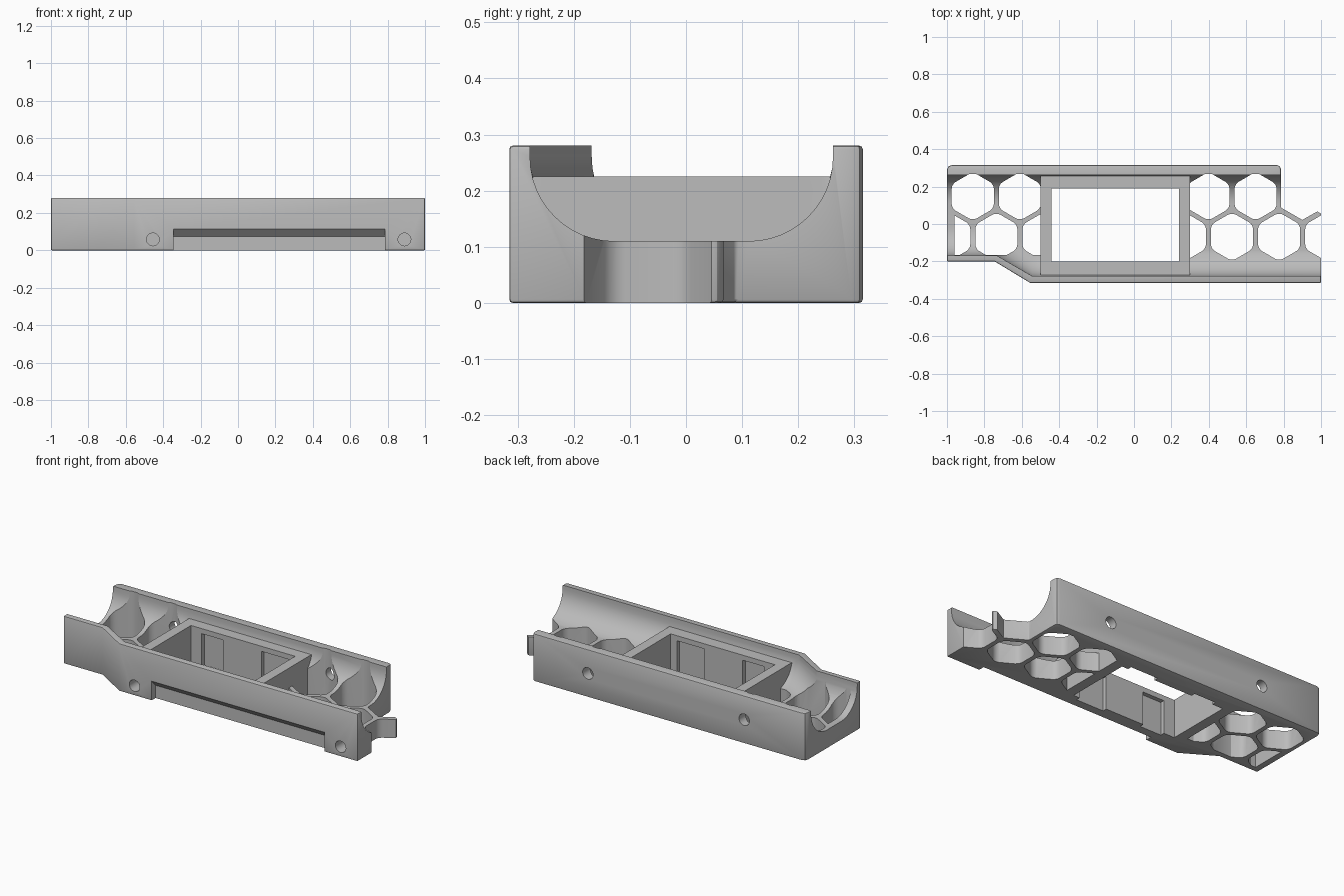
import bpy, bmesh, math
from mathutils import Vector

if "Cube" in bpy.data.objects:
    bpy.data.objects.remove(bpy.data.objects["Cube"])

grey = bpy.data.materials.new("plain grey")
grey.use_nodes = True
grey.diffuse_color = (0.5, 0.5, 0.5, 1)
grey.node_tree.nodes["Principled BSDF"].inputs["Base Color"].default_value = (0.5, 0.5, 0.5, 1)


def loft(name, rings):
    """Closed solid through rings that have equal point counts."""
    bm = bmesh.new()
    loops = [[bm.verts.new(p) for p in ring] for ring in rings]
    n = len(loops[0])
    for a, b in zip(loops, loops[1:]):
        for i in range(n):
            j = (i + 1) % n
            bm.faces.new((a[i], a[j], b[j], b[i]))
    bm.faces.new(loops[0])
    bm.faces.new(loops[-1])
    bmesh.ops.recalc_face_normals(bm, faces=bm.faces)
    mesh = bpy.data.meshes.new(name)
    bm.to_mesh(mesh)
    bm.free()
    mesh.materials.append(grey)
    obj = bpy.data.objects.new(name, mesh)
    bpy.context.collection.objects.link(obj)
    return obj


def prism(name, pts, low, high):
    return loft(name, [[(x, y, z) for x, y in pts] for z in (low, high)])


def block(name, x0, x1, y0, y1, z0, z1):
    return prism(name, [(x0, y0), (x1, y0), (x1, y1), (x0, y1)], z0, z1)


def apply_modifiers(obj):
    graph = bpy.context.evaluated_depsgraph_get()
    obj.data = bpy.data.meshes.new_from_object(obj.evaluated_get(graph))
    obj.modifiers.clear()


def cut(cutter):
    mod = tray.modifiers.new("cut", "BOOLEAN")
    mod.operation, mod.solver, mod.object = "DIFFERENCE", "EXACT", cutter
    apply_modifiers(tray)
    bpy.data.objects.remove(cutter)


# Tray body: outline with a stepped-in front corner and a rib tip at the right
outline = [(-1, -0.2), (-0.745, -0.2), (-0.555, -0.315), (1, -0.315),
           (1, 0.056), (0.98, 0.067), (0.9, 0.022), (0.785, 0.088),
           (0.785, 0.295), (0.779, 0.309), (0.765, 0.315),
           (-0.975, 0.315), (-0.993, 0.307), (-1, 0.29)]
tray = prism("tray_body", outline, 0, 0.28)
bevel = tray.modifiers.new("soft_edges", "BEVEL")
bevel.width, bevel.segments, bevel.limit_method = 0.006, 2, "ANGLE"
bevel.angle_limit = math.radians(60)
apply_modifiers(tray)


# Rounded channel along the tray, raised in the middle to leave a box frame
def channel_ring(x, shift, floor):
    r = 0.15
    ring = [(x, -0.278 + shift, 0.4)]
    for side, centre in ((-1, -0.128 + shift), (1, 0.112)):
        for i in range(13):
            a = math.pi / 2 * (i if side < 0 else 12 - i) / 12
            z = 0.26 - r * math.sin(a)
            ring.append((x, centre + side * r * math.cos(a), max(z, floor)))
    ring.append((x, 0.262, 0.4))
    return ring


stations = [(-1.1, 0.11, 0), (-0.735, 0.11, 0), (-0.545, 0, 0), (-0.5, 0, 0),
            (-0.499, 0, 0.225), (0.299, 0, 0.225), (0.3, 0, 0), (1.1, 0, 0)]
cut(loft("channel", [channel_ring(*s) for s in stations]))


# Honeycomb openings with rounded corners
def hex_points(cx, cy, radius=0.13):
    corners = [Vector((math.sin(k * math.pi / 3), math.cos(k * math.pi / 3))) * radius
               for k in range(6)]
    pts = []
    for k, c in enumerate(corners):
        before, after = corners[k - 1], corners[(k + 1) % 6]
        pts += [c.lerp(before, 0.18), c.lerp(before, 0.07) * 0.975,
                c.lerp(after, 0.07) * 0.975, c.lerp(after, 0.18)]
    return [(cx + p.x, cy + p.y) for p in pts]


def clip(pts, axis, limit, keep):
    """Keep the part of a polygon on one side of an axis line."""
    out = []
    for a, b in zip(pts, pts[1:] + pts[:1]):
        da, db = (a[axis] - limit) * keep, (b[axis] - limit) * keep
        if da >= 0:
            out.append(a)
        if da * db < 0:
            t = da / (da - db)
            out.append(tuple(u + (v - u) * t for u, v in zip(a, b)))
    return out


step = 0.252
for row_y, first in ((0.148, -0.862), (-0.068, -0.988)):
    for k in range(9):
        cx = first + k * step
        if -0.45 < cx < 0.25 or cx > (0.7 if row_y > 0 else 1.1):
            continue
        pts = clip(hex_points(cx, row_y), 1, 0.268, -1)
        pts = clip(pts, 0, -0.96 if row_y < 0 else -0.985, 1)
        if cx < 0:
            pts = clip(clip(pts, 0, -0.5, -1), 1, -0.165, 1)
        else:
            pts = clip(pts, 0, 0.3, 1)
        cut(prism("hex_opening", pts, -0.1, 0.5))

# Window through the box frame, with clip pockets in its long walls
cut(block("window", -0.44, 0.24, -0.2, 0.19, -0.1, 0.5))
for x0, x1 in ((-0.37, -0.23), (0.02, 0.2)):
    cut(block("clip_pocket", x0, x1, -0.225, 0.215, -0.1, 0.195))

# Front recess with a sloped upper edge
recess = [(-0.4, -0.05), (-0.275, -0.05), (-0.275, 0.075), (-0.4, 0.2)]
cut(loft("front_recess", [[(x, y, z) for y, z in recess] for x in (-0.345, 0.785)]))


# Screw holes: blind in the front, through in the back wall
def screw_hole(x, z, y0, y1, radius=0.034):
    ring = [(math.cos(math.tau * k / 32) * radius, math.sin(math.tau * k / 32) * radius)
            for k in range(32)]
    cut(loft("screw_hole", [[(x + u, y, z + v) for u, v in ring] for y in (y0, y1)]))


for x in (-0.455, 0.89):
    screw_hole(x, 0.058, -0.4, -0.235)
for x in (-0.6, 0.42):
    screw_hole(x, 0.14, 0.15, 0.4)

# Smooth the curved walls and keep the corners sharp
bpy.ops.object.select_all(action="DESELECT")
tray.select_set(True)
bpy.context.view_layer.objects.active = tray
bpy.ops.object.shade_smooth_by_angle(angle=math.radians(30))
